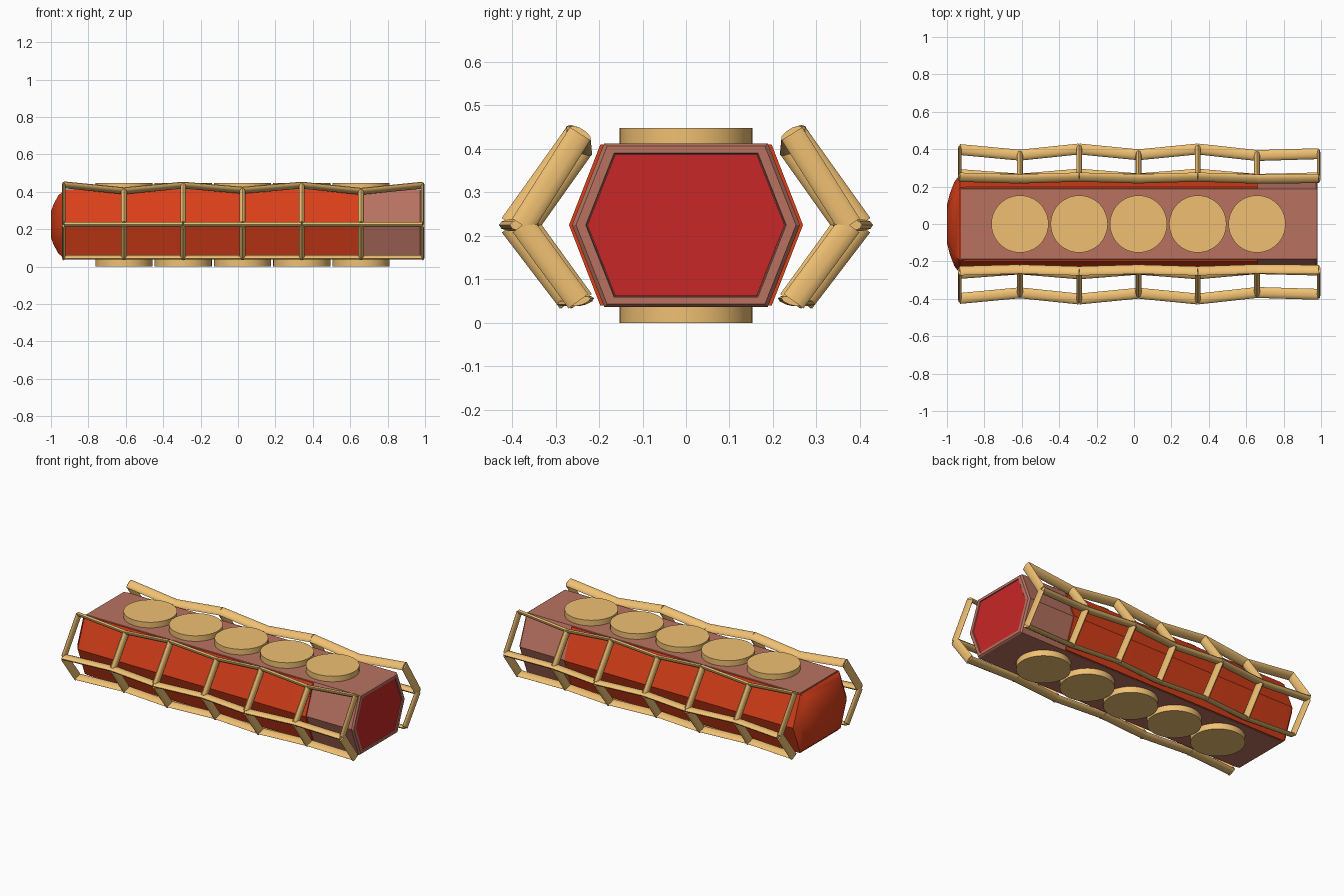
import bpy, bmesh, math
from mathutils import Vector, Matrix

if "Cube" in bpy.data.objects:
    bpy.data.objects.remove(bpy.data.objects["Cube"])


def material(name, rgb):
    m = bpy.data.materials.new(name)
    m.diffuse_color = (*rgb, 1)
    m.use_nodes = True
    m.node_tree.nodes["Principled BSDF"].inputs["Base Color"].default_value = m.diffuse_color
    return m


GOLD = material("gold", (0.87, 0.53, 0.17))
CLAY = material("clay", (0.48, 0.17, 0.12))
ORANGE = material("orange_red", (0.70, 0.05, 0.01))
RED = material("red", (0.58, 0.02, 0.02))
MID = 0.225


def finish(bm, name, mat, angle=None):
    bmesh.ops.recalc_face_normals(bm, faces=bm.faces)
    me = bpy.data.meshes.new(name)
    bm.to_mesh(me)
    bm.free()
    ob = bpy.data.objects.new(name, me)
    bpy.context.collection.objects.link(ob)
    me.materials.append(mat)
    if angle:
        bpy.context.view_layer.objects.active = ob
        ob.select_set(True)
        bpy.ops.object.shade_smooth_by_angle(angle=math.radians(angle))
        ob.select_set(False)
    return ob


def hex_loft(name, stations, corner, side, half_z, mat, angle=None):
    """Loft a hexagon along x; each station is (x, scale)."""
    hexa = [(-corner, half_z), (corner, half_z), (side, 0),
            (corner, -half_z), (-corner, -half_z), (-side, 0)]
    bm = bmesh.new()
    rings = [[bm.verts.new((x, y * s, MID + z * s)) for y, z in hexa]
             for x, s in stations]
    for a, b in zip(rings, rings[1:]):
        for i in range(6):
            j = (i + 1) % 6
            bm.faces.new((a[i], a[j], b[j], b[i]))
    bm.faces.new(rings[0])
    bm.faces.new(rings[-1])
    return finish(bm, name, mat, angle)


# Hull with a bevelled, recessed rim at the right end
hex_loft("hull", [(-0.925, 1), (0.972, 1), (0.982, 0.965), (0.982, 0.88), (0.972, 0.87)],
         0.188, 0.262, 0.188, CLAY)

# Red end plate inside the rim
hex_loft("end_plate", [(0.96, 0.865), (0.978, 0.865)], 0.188, 0.262, 0.188, RED)

# Orange side cladding with the domed left end
hex_loft("side_cladding", [(-1.0, 0.38), (-0.985, 0.60), (-0.96, 0.84), (-0.93, 0.985),
                           (-0.90, 1), (0.66, 1)],
         0.197, 0.269, 0.185, ORANGE, 35)

# Five discs passing through the hull
bays = [-0.61, -0.293, 0.024, 0.341, 0.658]
for x in bays:
    bm = bmesh.new()
    bmesh.ops.create_cone(bm, cap_ends=True, segments=48, radius1=0.153, radius2=0.153,
                          depth=0.448, matrix=Matrix.Translation((x, 0, 0.224)))
    finish(bm, "disc", GOLD, 30)


def oval_bar(bm, p, q, wide_axis, wide, thin):
    """Oval-section bar from p to q."""
    d = (q - p).normalized()
    w = (wide_axis - d * wide_axis.dot(d)).normalized()
    t = d.cross(w)
    n = 10
    ends = []
    for c in (p, q):
        ends.append([bm.verts.new(c + w * wide * math.cos(a) + t * thin * math.sin(a))
                     for a in (2 * math.pi * i / n for i in range(n))])
    for i in range(n):
        j = (i + 1) % n
        bm.faces.new((ends[0][i], ends[0][j], ends[1][j], ends[1][i]))
    bm.faces.new(ends[0])
    bm.faces.new(ends[1])


# Side cages: zigzag rails and chevron ribs, mirrored to both sides
rib_x = [-0.932] + bays + [0.988]
out = [0.0, -0.03, 0.003, -0.028, 0.003, -0.032, -0.022]     # in/out offset per rib
top_z = [0.437, 0.405, 0.435, 0.408, 0.435, 0.402, 0.435]
for side, label in ((-1, "front"), (1, "back")):
    top, mid, low = [], [], []
    for x, o, z in zip(rib_x, out, top_z):
        top.append(Vector((x, side * (0.25 + 0.3 * o), z)))
        mid.append(Vector((x, side * (0.398 + o), MID)))
        low.append(Vector((x, side * (0.265 + 0.8 * o), 0.05)))
    axis_up = Vector((0, side * 0.8, 0.5))
    axis_mid = Vector((0, side, 0))
    axis_low = Vector((0, side * 0.8, -0.2))

    bm = bmesh.new()
    for line, axis, thin in ((top, axis_up, 0.012), (mid, axis_mid, 0.014),
                             (low, axis_low, 0.010)):
        for p, q in zip(line, line[1:]):
            oval_bar(bm, p, q, axis, 0.029, thin)
    finish(bm, label + "_cage_rails", GOLD, 40)

    bm = bmesh.new()
    for i in range(len(rib_x)):
        thin = 0.009 if i in (0, len(rib_x) - 1) else 0.016
        for end in (top[i], low[i]):
            oval_bar(bm, mid[i], end, axis_mid, 0.028, thin)
    finish(bm, label + "_cage_ribs", GOLD, 40)
